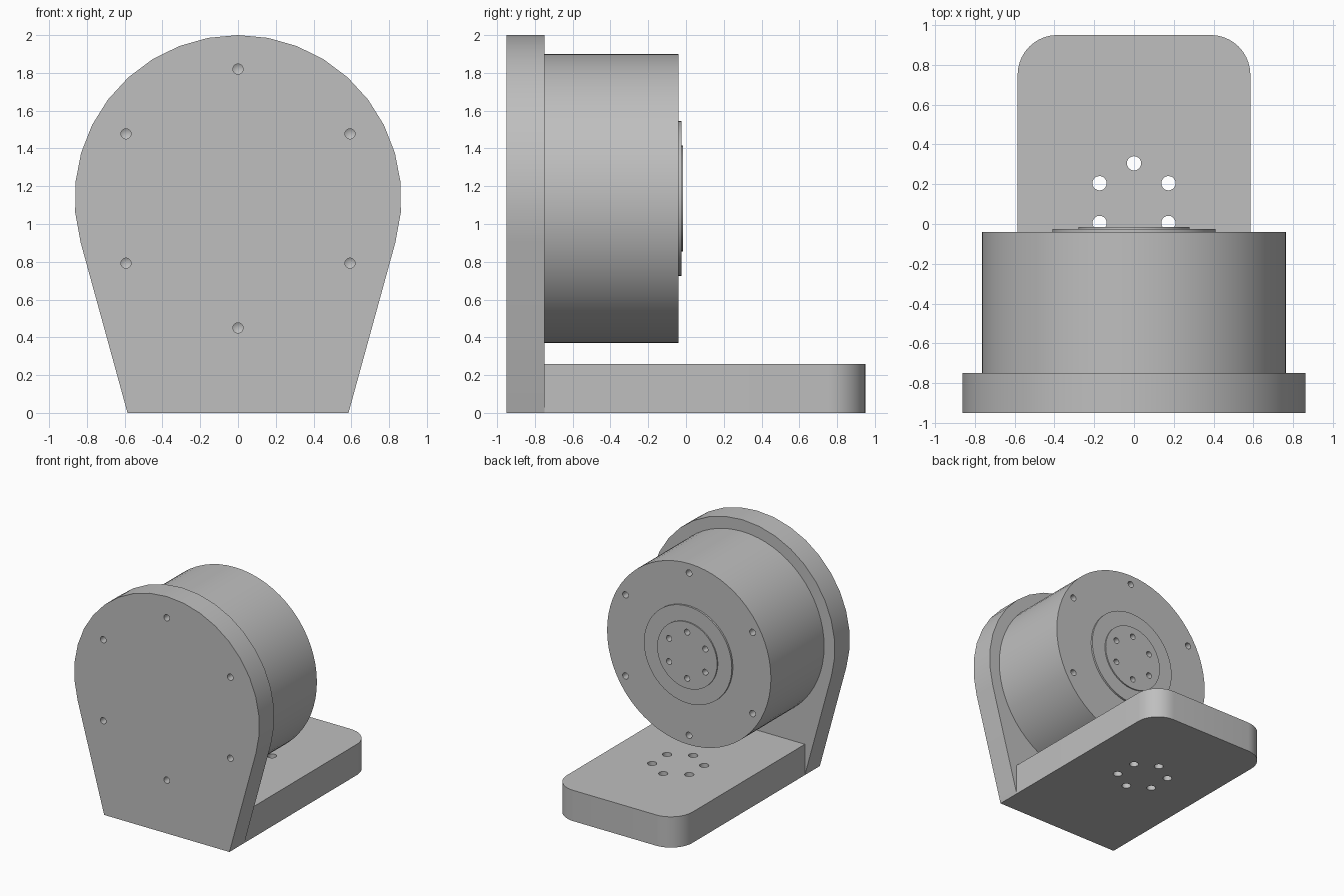
import bpy, bmesh
from math import sin, cos, pi, radians
from mathutils import Vector

cube = bpy.data.objects.get("Cube")
if cube:
    bpy.data.objects.remove(cube)

grey = bpy.data.materials.new("plain grey")
grey.use_nodes = True
colour = (0.52, 0.52, 0.52, 1)
grey.diffuse_color = colour
grey.node_tree.nodes["Principled BSDF"].inputs["Base Color"].default_value = colour

AXIS_Z = 1.135   # height of the motor axis
FRONT, INNER, BACK = -0.95, -0.75, 0.95


def arc(cu, cv, r, start, end, n):
    """Points along an arc, both ends included, angles in degrees."""
    step = radians(end - start) / n
    return [(cu + r * cos(radians(start) + i * step),
             cv + r * sin(radians(start) + i * step)) for i in range(n + 1)]


def circle(cu, cv, r, n=64):
    return arc(cu, cv, r, 90, 450, n)[:-1]


def bolt_circle(cu, cv, ring, r):
    """Six round hole outlines, the first straight above the centre."""
    return [circle(cu + ring * sin(i * pi / 3), cv + ring * cos(i * pi / 3), r, 20)
            for i in range(6)]


def prism(name, outlines, upright, start, end, tip=0):
    """Extrude outlines along y (upright) or z, optionally with a pointed end."""
    def place(u, v, d):
        return Vector((u, d, v)) if upright else Vector((u, v, d))
    bm = bmesh.new()
    for outline in outlines:
        face = bm.faces.new([bm.verts.new(place(u, v, start)) for u, v in outline])
        moved = bmesh.ops.extrude_face_region(bm, geom=[face])["geom"]
        cap = [g for g in moved if isinstance(g, bmesh.types.BMFace)]
        verts = [g for g in moved if isinstance(g, bmesh.types.BMVert)]
        bmesh.ops.translate(bm, verts=verts, vec=place(0, 0, end - start))
        if tip:
            point = bmesh.ops.poke(bm, faces=cap)["verts"]
            bmesh.ops.translate(bm, verts=point, vec=place(0, 0, tip))
    bmesh.ops.recalc_face_normals(bm, faces=bm.faces)
    mesh = bpy.data.meshes.new(name)
    bm.to_mesh(mesh)
    bm.free()
    mesh.materials.append(grey)
    obj = bpy.data.objects.new(name, mesh)
    bpy.context.collection.objects.link(obj)
    return obj


def finish(obj, *cutters):
    """Drill the holes, then smooth the curved sides."""
    bpy.ops.object.select_all(action="DESELECT")
    bpy.context.view_layer.objects.active = obj
    obj.select_set(True)
    for cutter in cutters:
        mod = obj.modifiers.new("holes", "BOOLEAN")
        mod.operation = "DIFFERENCE"
        mod.solver = "EXACT"
        mod.object = cutter
        bpy.ops.object.modifier_apply(modifier=mod.name)
    bpy.ops.object.shade_smooth_by_angle(angle=radians(30))


# Upright plate: rounded top with sides running tangent to the foot
plate = prism("upright_plate",
              [[(-0.585, 0), (0.585, 0)] + arc(0, AXIS_Z, 0.865, -15.5, 195.5, 20)],
              True, FRONT, INNER)

# Base slab with two rounded back corners
slab = prism("base_slab",
             [[(-0.585, INNER), (0.585, INNER)]
              + arc(0.385, BACK - 0.2, 0.2, 0, 90, 10)
              + arc(-0.385, BACK - 0.2, 0.2, 90, 180, 10)],
             False, 0, 0.26)

# Motor housing with output flange and hub
housing = prism("motor_housing", [circle(0, AXIS_Z, 0.765)], True, INNER, -0.04)
flange = prism("output_flange", [circle(0, AXIS_Z, 0.41)], True, -0.04, -0.025)
hub = prism("output_hub", [circle(0, AXIS_Z, 0.28)], True, -0.025, -0.015)

# Hole cutters: blind holes with pointed ends, and through holes in the slab
outer_ring = bolt_circle(0, AXIS_Z, 0.685, 0.027)
plate_drill = prism("plate_drill", outer_ring, True, FRONT - 0.05, FRONT + 0.12, 0.015)
housing_drill = prism("housing_drill", outer_ring, True, 0.02, -0.16, -0.015)
hub_drill = prism("hub_drill", bolt_circle(0, AXIS_Z, 0.195, 0.025),
                  True, 0.05, -0.12, -0.015)
slab_drill = prism("slab_drill", bolt_circle(0, 0.105, 0.2, 0.036), False, -0.1, 0.4)

finish(plate, plate_drill)
finish(slab, slab_drill)
finish(housing, housing_drill, hub_drill)
finish(flange, hub_drill)
finish(hub, hub_drill)

for cutter in (plate_drill, housing_drill, hub_drill, slab_drill):
    bpy.data.objects.remove(cutter)
